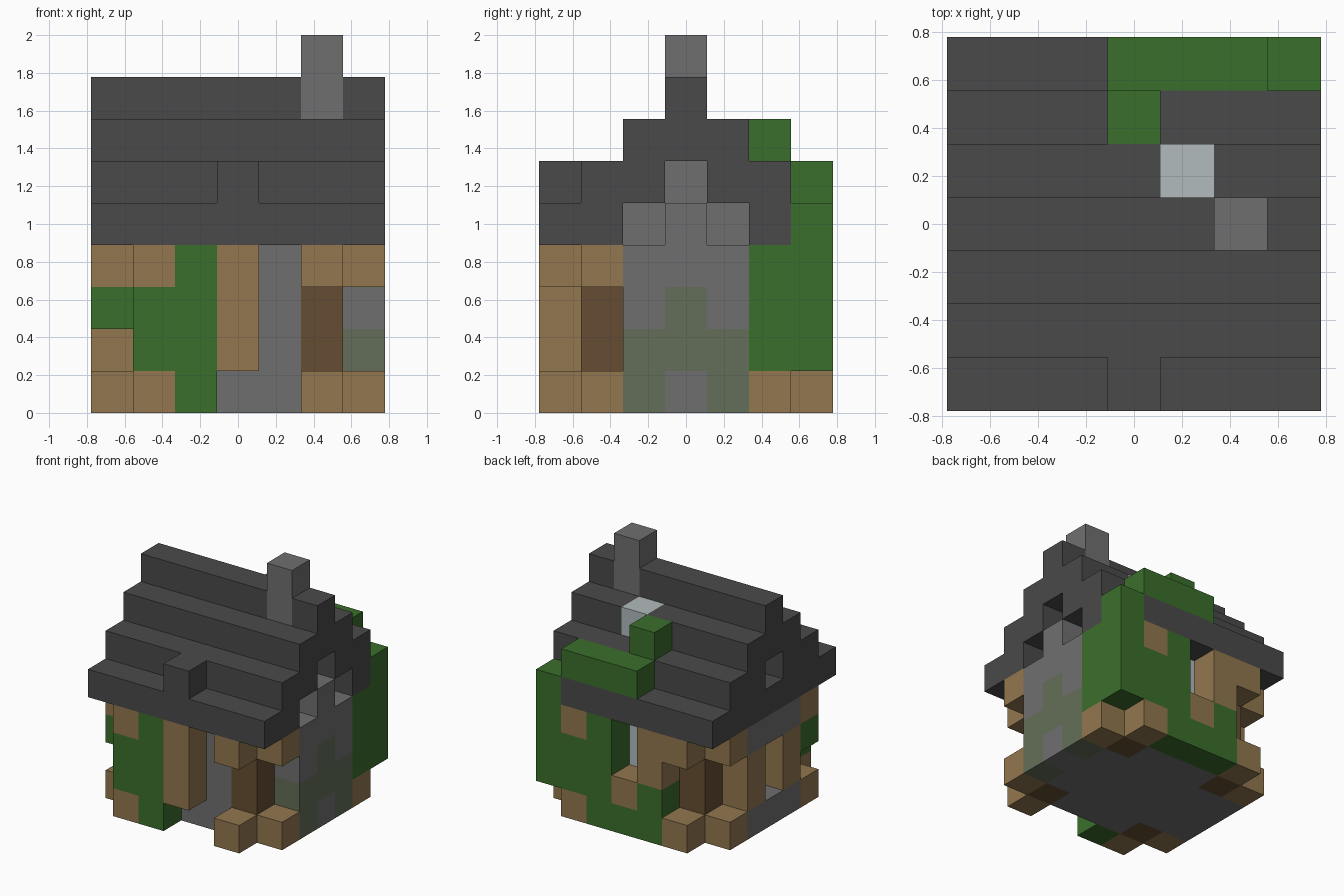
import bpy
import bmesh
from mathutils import Vector

if "Cube" in bpy.data.objects:
    bpy.data.objects.remove(bpy.data.objects["Cube"], do_unlink=True)

UNIT = 2 / 9


def material(name, rgb):
    mat = bpy.data.materials.new(name)
    mat.use_nodes = True
    mat.diffuse_color = (*rgb, 1)
    mat.node_tree.nodes["Principled BSDF"].inputs["Base Color"].default_value = (*rgb, 1)
    return mat


MATS = {
    "slate": material("dark slate", (.068, .068, .068)),
    "stone": material("grey stone", (.159, .159, .159)),
    "moss": material("mossy stone", (.127, .156, .098)),
    "wood": material("light timber", (.287, .184, .078)),
    "bark": material("dark timber", (.133, .076, .032)),
    "leaf": material("green leaves", (.044, .156, .025)),
    "glass": material("pale glass", (.44, .497, .509)),
}

# Grid cell -> (part, colour); later boxes replace earlier ones
cells = {}


def span(v):
    return range(v[0], v[1] + 1) if isinstance(v, tuple) else (v,)


def box(part, colour, x, y, z):
    for i in span(x):
        for j in span(y):
            for k in span(z):
                cells[i, j, k] = (part, colour)


# House body and gable infill
box("house_walls", "stone", (1, 5), (1, 5), (0, 3))
box("gable_walls", "stone", (1, 5), (2, 4), 4)
box("gable_walls", "stone", (1, 5), 3, 5)

# Corner posts and projecting log ends
for x, out_x in ((1, 0), (5, 6)):
    for y, out_y in ((1, 0), (5, 6)):
        box("corner_posts", "bark", x, y, (0, 3))
        for z in (0, 3):
            box("log_ends", "wood", x, out_y, z)
            box("log_ends", "wood", out_x, y, z)

# Stepped roof, mirrored front to back
for step in range(3):
    for y in (step, 6 - step):
        box("roof", "slate", (0, 6), y, 4 + step)
    if step < 2:
        for y in (step + 1, 5 - step):
            box("roof", "slate", (0, 6), y, 4 + step)
box("roof", "slate", (0, 6), 3, (6, 7))
box("roof", "slate", 0, (2, 4), 4)
box("dormer", "slate", 3, 0, 5)
box("skylight", "glass", 4, 4, 6)
box("chimney", "stone", 5, 3, (7, 8))

# Front timber frame and creeper
box("front_timber", "wood", 3, 0, (1, 3))
box("front_creeper", "leaf", 2, 0, (0, 3))
box("front_creeper", "leaf", 1, 0, (1, 2))
box("front_creeper", "leaf", 0, 1, 2)

# Stone hearth on the side wall
box("hearth", "stone", 6, (2, 4), (0, 3))
box("hearth", "moss", 6, (2, 4), (0, 1))
box("hearth", "stone", 6, 3, 0)
box("hearth", "moss", 6, 3, 2)
box("hearth", "stone", 6, 3, 4)

# Opposite side window bay
box("bay_base", "stone", 0, (2, 4), 0)
box("bay_lintel", "stone", 0, (2, 4), 3)
box("side_window", "glass", 1, 3, (1, 2))
for y in (2, 4):
    box("bay_timber", "wood", 0, y, (1, 2))

# Back window, sill and timber
box("back_window", "glass", 3, 5, (2, 3))
box("back_sill", "wood", 3, 6, 1)
box("back_timber", "wood", 2, 6, (2, 3))

# Creeper climbing the back onto the roof
box("back_creeper", "leaf", 2, 6, (0, 1))
box("back_creeper", "leaf", 3, 6, 0)
box("back_creeper", "leaf", 4, 6, (0, 3))
box("back_creeper", "leaf", 5, 6, (1, 2))
box("back_creeper", "leaf", 6, 5, (1, 3))
box("back_creeper", "leaf", 6, 6, (1, 4))
box("roof_creeper", "leaf", (3, 5), 6, 5)
box("roof_creeper", "leaf", 3, 5, 6)


def build(part):
    """Mesh the exposed cell sides of one part."""
    colours = sorted({c for p, c in cells.values() if p == part})
    bm = bmesh.new()
    for cell, (owner, colour) in cells.items():
        if owner != part:
            continue
        centre = Vector(cell) + Vector((-3, -3, .5))
        for axis in range(3):
            for sign in (-1, 1):
                n = Vector((0, 0, 0))
                n[axis] = sign
                if tuple(int(a + b) for a, b in zip(cell, n)) in cells:
                    continue
                u = Vector((0, 0, 0))
                u[(axis + 1) % 3] = .5
                v = n.cross(u)
                mid = centre + n * .5
                corners = (mid - u - v, mid + u - v, mid + u + v, mid - u + v)
                face = bm.faces.new([bm.verts.new(c * UNIT) for c in corners])
                face.material_index = colours.index(colour)
    if bm.faces:
        bmesh.ops.remove_doubles(bm, verts=bm.verts, dist=.001)
        mesh = bpy.data.meshes.new(part)
        bm.to_mesh(mesh)
        for colour in colours:
            mesh.materials.append(MATS[colour])
        bpy.context.collection.objects.link(bpy.data.objects.new(part, mesh))
    bm.free()


for part_name in sorted({p for p, c in cells.values()}):
    build(part_name)
